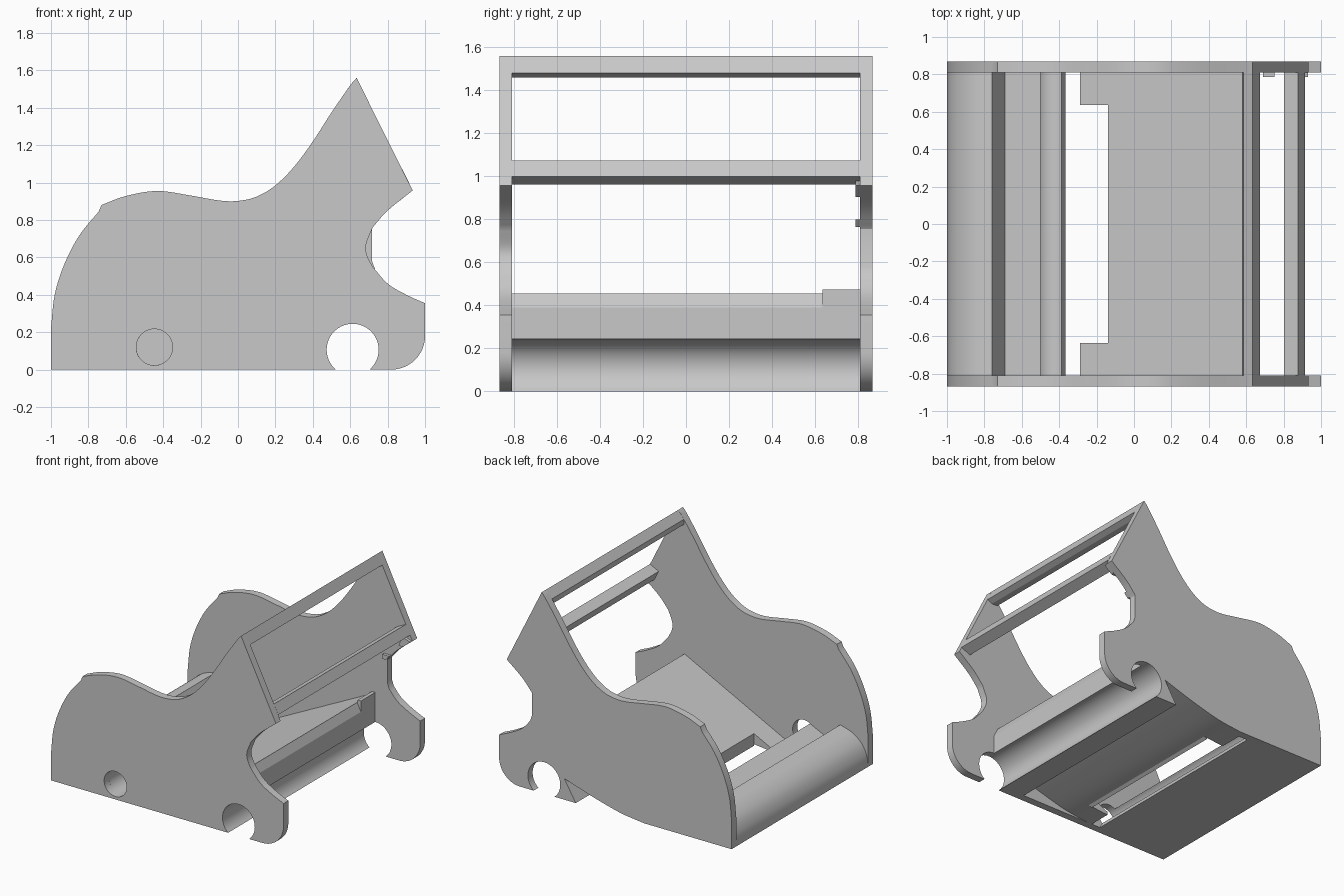
import bpy, bmesh, math
from mathutils import Vector

cube = bpy.data.objects.get("Cube")
if cube:
    bpy.data.objects.remove(cube, do_unlink=True)

grey = bpy.data.materials.new("plain_grey")
grey.use_nodes = True
COL = (0.58, 0.58, 0.58, 1)
grey.diffuse_color = COL
grey.node_tree.nodes["Principled BSDF"].inputs["Base Color"].default_value = COL

INNER, OUTER = 0.81, 0.868


def shade(obj):
    bpy.ops.object.select_all(action="DESELECT")
    obj.select_set(True)
    bpy.context.view_layer.objects.active = obj
    bpy.ops.object.shade_smooth_by_angle(angle=math.radians(22))


def extrude(name, profile, y0, y1):
    """Solid from an x-z outline, running from y0 to y1."""
    bm = bmesh.new()
    face = bm.faces.new([bm.verts.new((x, y0, z)) for x, z in profile])
    moved = bmesh.ops.extrude_face_region(bm, geom=[face])["geom"]
    verts = [v for v in moved if isinstance(v, bmesh.types.BMVert)]
    bmesh.ops.translate(bm, verts=verts, vec=(0, y1 - y0, 0))
    bmesh.ops.recalc_face_normals(bm, faces=bm.faces)
    mesh = bpy.data.meshes.new(name)
    bm.to_mesh(mesh)
    bm.free()
    mesh.materials.append(grey)
    obj = bpy.data.objects.new(name, mesh)
    bpy.context.collection.objects.link(obj)
    shade(obj)
    return obj


def arc(cx, cz, r, a0, a1, n=20):
    angles = [math.radians(a0 + (a1 - a0) * i / n) for i in range(n + 1)]
    return [(cx + r * math.cos(a), cz + r * math.sin(a)) for a in angles]


def smooth(points, n=6):
    """Catmull-Rom curve through the points."""
    p = [Vector(q) for q in points]
    p = [2 * p[0] - p[1]] + p + [2 * p[-1] - p[-2]]
    out = []
    for a, b, c, d in zip(p, p[1:], p[2:], p[3:]):
        for i in range(n):
            t = i / n
            q = 0.5 * (2 * b + (c - a) * t + (2 * a - 5 * b + 4 * c - d) * t ** 2
                       + (3 * b - a - 3 * c + d) * t ** 3)
            out.append(tuple(q))
    return out + [tuple(points[-1])]


# Shared outline pieces
recess = smooth([(-0.25, 0), (-0.05, 0.025), (0.15, 0.075), (0.3, 0.12), (0.44, 0.165)])
notch = (0.613, 0.106, 0.139)
foot = arc(*notch, 229.7, -49.7, 40) + arc(0.82, 0.18, 0.18, -90, 0, 12)
bite_low = smooth([(1, 0.355), (0.9, 0.4), (0.8, 0.46), (0.72, 0.55)])
bite_mid = smooth([(0.72, 0.55), (0.69, 0.61), (0.685, 0.67), (0.72, 0.76)])
bite_flat = [(0.717, 0.58), (0.717, 0.755)]
bite_high = smooth([(0.72, 0.76), (0.8, 0.85), (0.934, 0.958)])
crest = smooth([(0.634, 1.56), (0.6, 1.52), (0.5, 1.375), (0.4, 1.22), (0.3, 1.085),
                (0.2, 0.985), (0.1, 0.925), (0, 0.902), (-0.1, 0.904), (-0.25, 0.93),
                (-0.43, 0.955), (-0.6, 0.928), (-0.73, 0.88)])
nose = smooth([(-0.745, 0.845), (-0.85, 0.715), (-0.93, 0.56), (-0.98, 0.4), (-1, 0.22)])

# Side panels
front = extrude("front_side_panel",
                [(-1, 0)] + foot + bite_low + bite_mid[1:-1] + bite_high + crest + nose,
                -OUTER, -INNER)
extrude("back_side_panel",
        [(-1, 0)] + recess + [(0.34, 0)] + foot + bite_low[:-1] + bite_flat
        + bite_high + crest + nose, INNER, OUTER)

# Round hole in the front panel
hole = (-0.447, 0.12, 0.097)
cutter = extrude("hole_cutter", arc(*hole, 0, 352.5, 47), -1, -0.7)
cutter.hide_render = True
mod = front.modifiers.new("hole", "BOOLEAN")
mod.object, mod.operation, mod.solver = cutter, "DIFFERENCE", "EXACT"
bpy.context.view_layer.objects.active = front
bpy.ops.object.modifier_apply(modifier=mod.name)
bpy.data.objects.remove(cutter, do_unlink=True)
shade(front)

# Rounded block at the low end, with a sloping step and a round groove
roll = smooth([(-1, 0), (-0.985, 0.09), (-0.94, 0.17), (-0.86, 0.23), (-0.76, 0.262)])
extrude("rounded_end_block",
        roll + [(-0.69, 0.112)] + arc(*hole, 123, 308) + [(-0.365, 0)], -INNER, INNER)


# Sloping floor wedge, cut back in the middle of its low edge
def wedge(name, low, y0, y1):
    under = [p for p in recess if p[0] > low + 0.01]
    top = 0.02 + (low + 0.29) * 0.5
    extrude(name, [(low, top), (0.58, 0.455), (0.613, 0.39)] + arc(*notch, 90, 229.7)
            + [(0.34, 0)] + under[::-1] + [(low, 0)], y0, y1)


CUT = 0.635
wedge("floor_middle", -0.14, -CUT, CUT)
wedge("floor_front_ear", -0.29, -INNER, -CUT)
wedge("floor_back_ear", -0.29, CUT, INNER)
extrude("floor_corner_block", [(0.585, 0.38), (0.613, 0.38), (0.613, 0.475), (0.585, 0.475)],
        CUT, INNER)

# Sloping frame bars between the panels
extrude("frame_top_bar", [(0.634, 1.56), (0.673, 1.48), (0.633, 1.46), (0.585, 1.46),
                          (0.585, 1.5)], -INNER, INNER)
extrude("frame_lower_bar", [(0.877, 1.074), (0.914, 1.0), (0.839, 0.963), (0.802, 1.037)],
        -INNER, INNER)

# Small tabs inside the back panel
extrude("upper_tab", [(0.83, 0.905), (0.868, 0.905), (0.93, 0.958), (0.86, 0.98)],
        0.787, INNER)
extrude("lower_tab", [(0.69, 0.765), (0.72, 0.765), (0.75, 0.8), (0.69, 0.8)],
        0.787, INNER)
